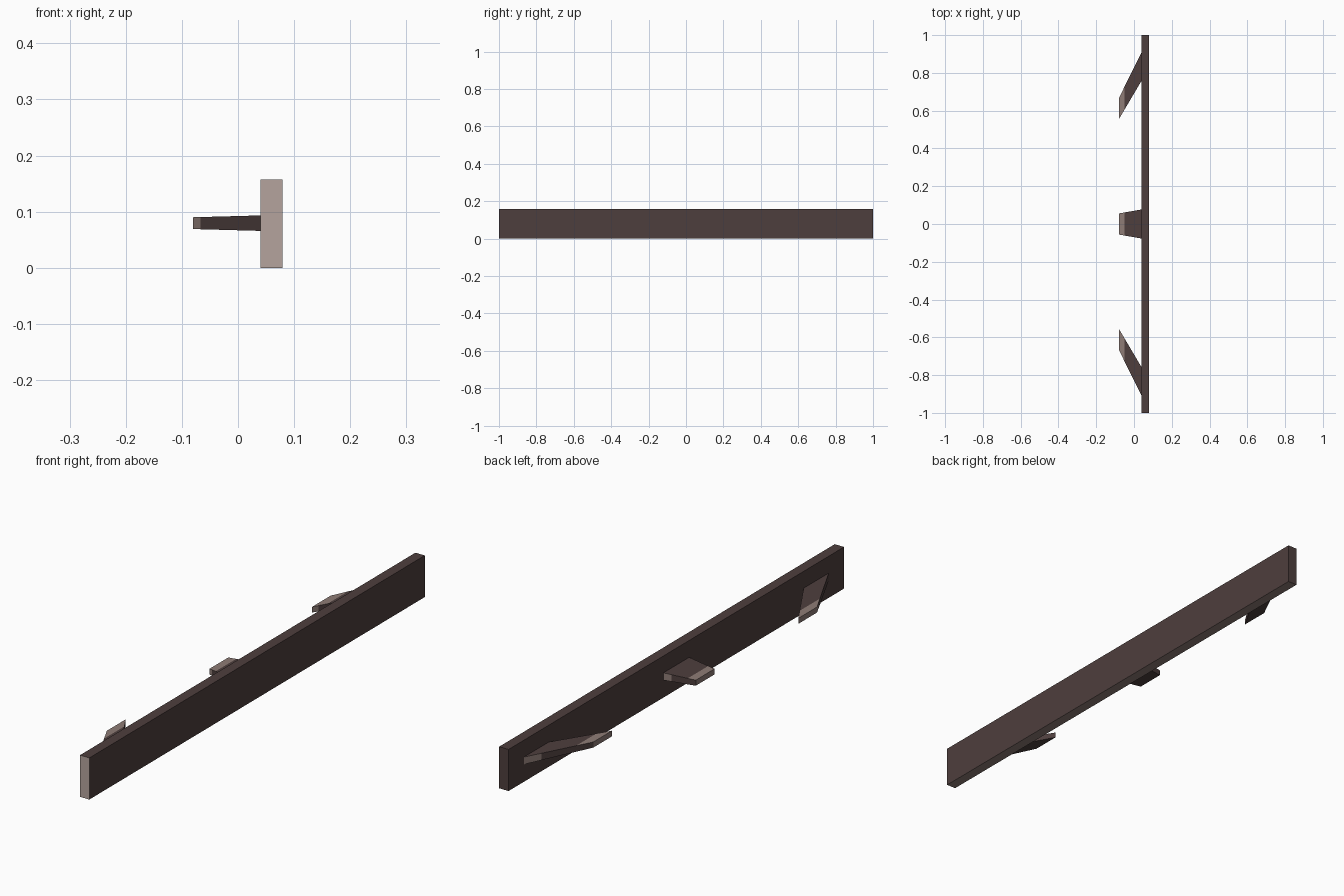
import bpy, bmesh

if "Cube" in bpy.data.objects:
    bpy.data.objects.remove(bpy.data.objects["Cube"])


def material(name, rgb):
    m = bpy.data.materials.new(name)
    m.diffuse_color = (*rgb, 1)
    m.use_nodes = True
    m.node_tree.nodes["Principled BSDF"].inputs["Base Color"].default_value = m.diffuse_color
    return m


dark = material("dark wood", (0.076, 0.049, 0.047))
mid = material("worn wood", (0.27, 0.20, 0.18))
light = material("pale end grain", (0.46, 0.37, 0.34))


def finish(bm, name, rule):
    bmesh.ops.recalc_face_normals(bm, faces=bm.faces)
    bm.normal_update()
    for f in bm.faces:
        f.material_index = rule(f.normal, f.calc_center_median())
    me = bpy.data.meshes.new(name)
    bm.to_mesh(me)
    bm.free()
    for m in (dark, mid, light):
        me.materials.append(m)
    bpy.context.collection.objects.link(bpy.data.objects.new(name, me))


# Back board: pale front end, worn underside
bm = bmesh.new()
bmesh.ops.create_cube(bm, size=1)
for v in bm.verts:
    v.co.x = 0.06 + v.co.x * 0.039
    v.co.y *= 2
    v.co.z = (v.co.z + 0.5) * 0.157
finish(bm, "back_board", lambda n, c: 2 if n.y < -0.5 else 1 if n.z < -0.5 else 0)


# Tapered pegs, lofted from board to tip, with worn patches
def peg_rule(n, c):
    if n.x < -0.95:
        return 1
    if n.z > 0.5:
        return 1 if c.x < -0.05 else 0
    if n.z < -0.5:
        return 0
    if n.y < 0:
        return 1 if c.x < -0.067 else 0
    return 1 if c.x > 0.01 else 0


def peg(name, base, tip):
    bm = bmesh.new()
    rings = []
    for x in (0.041, 0.01, -0.05, -0.067, -0.08):
        t = (0.041 - x) / 0.121
        lo = base[0] + (tip[0] - base[0]) * t
        hi = base[1] + (tip[1] - base[1]) * t
        h = 0.0138 - 0.0033 * t
        rings.append([bm.verts.new((x, y, 0.0795 + z))
                      for y, z in ((lo, -h), (hi, -h), (hi, h), (lo, h))])
    for a, b in zip(rings, rings[1:]):
        for i in range(4):
            j = (i + 1) % 4
            bm.faces.new((a[i], a[j], b[j], b[i]))
    bm.faces.new(rings[0])
    bm.faces.new(rings[-1])
    finish(bm, name, peg_rule)


peg("front_peg", (-0.91, -0.76), (-0.667, -0.555))
peg("middle_peg", (-0.077, 0.077), (-0.056, 0.056))
peg("rear_peg", (0.76, 0.91), (0.555, 0.667))
